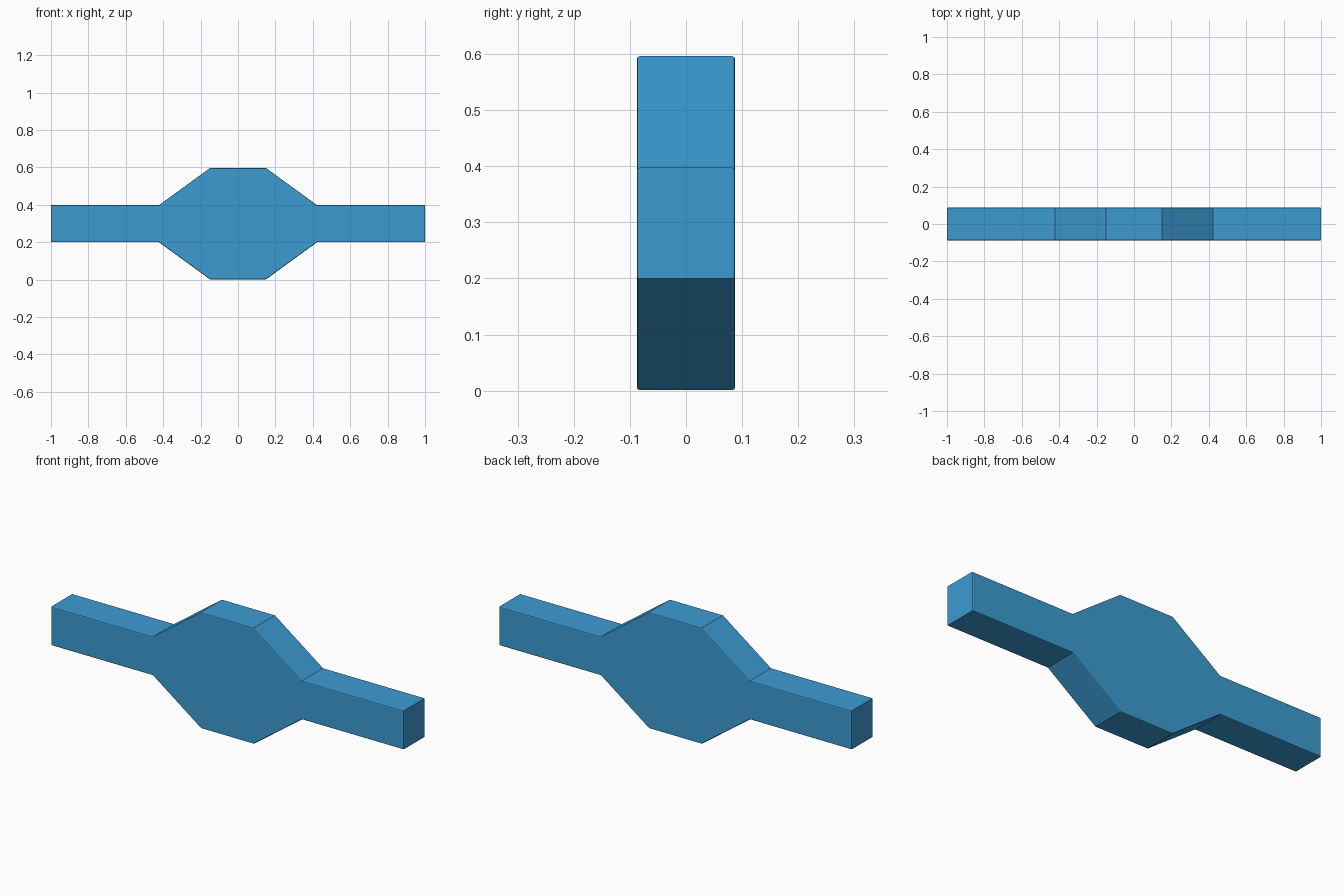
import bpy, bmesh

if "Cube" in bpy.data.objects:
    bpy.data.objects.remove(bpy.data.objects["Cube"])

# Outline of one quarter, mirrored in x and z around the bar's centre line
MID, HALF_DEPTH = 0.2985, 0.0875
quarter = [(1.0, 0.099), (0.423, 0.099), (0.15, 0.2975)]
upper = quarter + [(-x, z) for x, z in reversed(quarter)]
outline = upper + [(x, -z) for x, z in reversed(upper)]

# Bar with widened octagonal centre, extruded front to back
bm = bmesh.new()
face = bm.faces.new([bm.verts.new((x, -HALF_DEPTH, MID + z)) for x, z in outline])
ext = bmesh.ops.extrude_face_region(bm, geom=[face])
verts = [v for v in ext["geom"] if isinstance(v, bmesh.types.BMVert)]
bmesh.ops.translate(bm, verts=verts, vec=(0, 2 * HALF_DEPTH, 0))
bmesh.ops.recalc_face_normals(bm, faces=bm.faces[:])

# Tiny rounding along the front and back outlines
rim = [e for e in bm.edges if abs(e.verts[0].co.y - e.verts[1].co.y) < 1e-5]
bmesh.ops.bevel(bm, geom=rim, offset=0.005, offset_type='OFFSET', segments=2,
                profile=0.5, affect='EDGES')

mesh = bpy.data.meshes.new("widened_bar")
bm.to_mesh(mesh)
bm.free()
bar = bpy.data.objects.new("widened_bar", mesh)
bpy.context.collection.objects.link(bar)

# Blue material
blue = bpy.data.materials.new("blue")
blue.diffuse_color = (0.045, 0.33, 0.65, 1)
blue.use_nodes = True
blue.node_tree.nodes["Principled BSDF"].inputs["Base Color"].default_value = blue.diffuse_color
mesh.materials.append(blue)
